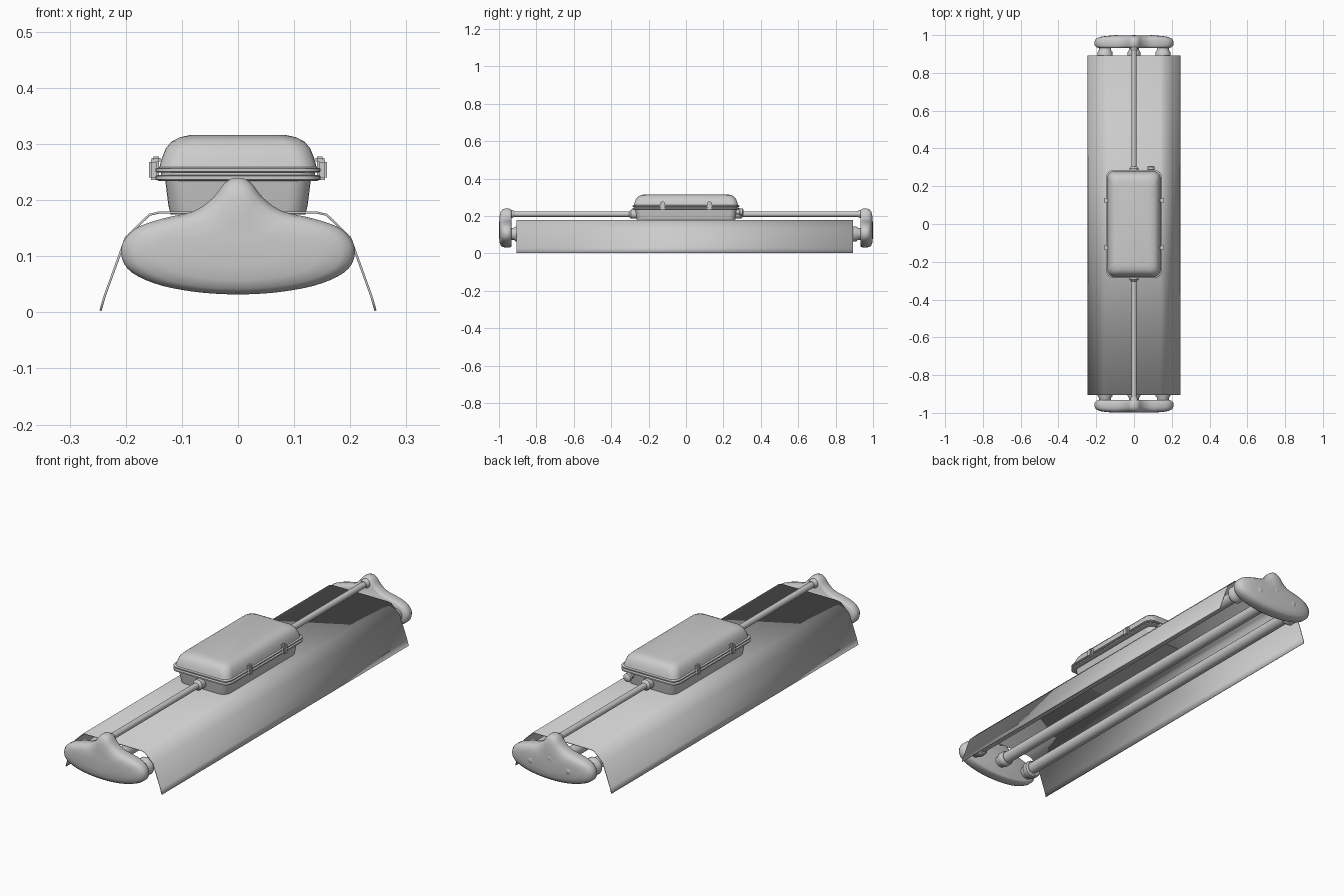
import bpy, bmesh, math
from mathutils import Vector, Matrix

cube = bpy.data.objects.get("Cube")
if cube:
    bpy.data.objects.remove(cube, do_unlink=True)

grey = bpy.data.materials.new("light grey")
grey.use_nodes = True
COLOUR = (0.6, 0.6, 0.6, 1)
grey.diffuse_color = COLOUR
grey.node_tree.nodes["Principled BSDF"].inputs["Base Color"].default_value = COLOUR


def finish(name, bm, angle=40):
    bmesh.ops.recalc_face_normals(bm, faces=bm.faces)
    me = bpy.data.meshes.new(name)
    bm.to_mesh(me)
    bm.free()
    ob = bpy.data.objects.new(name, me)
    bpy.context.collection.objects.link(ob)
    me.materials.append(grey)
    bpy.ops.object.select_all(action='DESELECT')
    ob.select_set(True)
    bpy.context.view_layer.objects.active = ob
    bpy.ops.object.shade_smooth_by_angle(angle=math.radians(angle))
    return ob


def loft(name, rings, angle=40):
    """Skin a stack of equal-length point rings and cap both ends."""
    bm = bmesh.new()
    loops = [[bm.verts.new(p) for p in ring] for ring in rings]
    for a, b in zip(loops, loops[1:]):
        for i in range(len(a)):
            j = (i + 1) % len(a)
            bm.faces.new((a[i], a[j], b[j], b[i]))
    bm.faces.new(loops[0])
    bm.faces.new(loops[-1])
    return finish(name, bm, angle)


def turned(name, x, z, profile, sides=20):
    """Body turned around an axis along y; profile holds (y, radius)."""
    turn = [math.tau * i / sides for i in range(sides)]
    return loft(name, [[(x + r * math.cos(t), y, z + r * math.sin(t)) for t in turn]
                       for y, r in profile])


def rounded_rect(hx, hy, r, z, steps=6):
    pts = []
    for k, (sx, sy) in enumerate(((1, 1), (-1, 1), (-1, -1), (1, -1))):
        for i in range(steps + 1):
            t = math.pi / 2 * (k + i / steps)
            pts.append((sx * (hx - r) + r * math.cos(t), sy * (hy - r) + r * math.sin(t), z))
    return pts


def tray(name, levels):
    """Rounded box from (half width, half length, height) levels."""
    return loft(name, [rounded_rect(hx, hy, 0.036, z) for hx, hy, z in levels])


def block(name, size, centre, bevel=0.004):
    bm = bmesh.new()
    bmesh.ops.create_cube(bm, size=1, matrix=Matrix.Translation(centre) @ Matrix.Diagonal((*size, 1)))
    bmesh.ops.bevel(bm, geom=bm.edges[:], offset=bevel, segments=2, affect='EDGES')
    return finish(name, bm)


def smooth_outline(pts, steps=4):
    """Closed smooth curve through a few points."""
    out, n = [], len(pts)
    for i in range(n):
        a, b, c, d = (Vector(pts[(i + k) % n]) for k in (-1, 0, 1, 2))
        for s in range(steps):
            t = s / steps
            out.append(0.5 * (2 * b + (c - a) * t + (2 * a - 5 * b + 4 * c - d) * t * t
                              + (3 * b - a - 3 * c + d) * t ** 3))
    return out


# Folded sheet reflector, open underneath
half = [(0.245, 0.003), (0.238, 0.028), (0.2, 0.133), (0.158, 0.174), (0.14, 0.178)]
profile = half + [(-x, z) for x, z in reversed(half)]
bm = bmesh.new()
rows = [[bm.verts.new((x, y, z)) for x, z in profile] for y in (-0.905, 0.893)]
for i in range(len(profile) - 1):
    bm.faces.new((rows[0][i], rows[0][i + 1], rows[1][i + 1], rows[1][i]))
reflector = finish("reflector", bm, 20)
sheet = reflector.modifiers.new("sheet thickness", 'SOLIDIFY')
sheet.thickness = 0.004
sheet.offset = 0

# Shaped end caps with a raised neck for the conduit
right = [(0, 0.24), (0.022, 0.232), (0.046, 0.203), (0.08, 0.18), (0.135, 0.167),
         (0.185, 0.148), (0.208, 0.115), (0.197, 0.078), (0.15, 0.052), (0.08, 0.037)]
outline = smooth_outline(right + [(0, 0.032)] + [(-x, z) for x, z in reversed(right[1:])])
steps = [(0.932, 0.9), (0.936, 0.96), (0.945, 1), (0.968, 1), (0.981, 0.965),
         (0.99, 0.88), (0.996, 0.7), (0.999, 0.4)]
for end, side in (("front", -1), ("back", 1)):
    loft(end + "_end_cap", [[(p.x * s, side * y, 0.115 + (p.y - 0.115) * s) for p in outline]
                            for y, s in steps], 60)
    # Conduit from the box to the cap, with a gland at the box
    turned(end + "_conduit", 0, 0.21,
           [(side * y, r) for y, r in ((0.25, 0.024), (0.295, 0.024), (0.305, 0.014), (0.955, 0.014))])
    turned(end + "_conduit_collar", 0, 0.211,
           [(side * y, r) for y, r in ((0.915, 0.015), (0.93, 0.021), (0.96, 0.024))])
    # Lamp sockets
    for place, x, r in (("right", -0.153, 0.04), ("middle", 0, 0.034), ("left", 0.153, 0.04)):
        turned(f"{end}_{place}_socket", x, 0.105,
               [(side * y, k * r) for y, k in ((0.88, 0.85), (0.887, 1), (0.91, 1),
                                               (0.92, 0.8), (0.945, 0.8))])

# Three lamp tubes
for place, x in (("right", -0.148), ("middle", 0), ("left", 0.148)):
    turned(place + "_lamp_tube", x, 0.105, [(-0.9, 0.026), (0.9, 0.026)])

# Bolts on the back cap
for place, x, z in (("right", -0.095, 0.105), ("middle", 0, 0.14), ("left", 0.095, 0.105)):
    turned(place + "_bolt", x, z, [(0.98, 0.017), (0.993, 0.017), (0.998, 0.013), (1.0, 0.006)], 12)

# Control box: tray, two flanges and domed lid
tray("box_tray", [(0.12, 0.262, 0.174), (0.124, 0.265, 0.19), (0.13, 0.272, 0.238)])
tray("box_lower_flange", [(0.14, 0.278, 0.234), (0.147, 0.285, 0.237), (0.147, 0.285, 0.243), (0.142, 0.28, 0.245)])
tray("box_seal", [(0.137, 0.275, 0.243), (0.137, 0.275, 0.251)])
tray("box_lid", [(0.143, 0.281, 0.249), (0.147, 0.285, 0.251), (0.147, 0.285, 0.256),
                 (0.14, 0.278, 0.259), (0.136, 0.274, 0.274), (0.129, 0.267, 0.292),
                 (0.118, 0.256, 0.305), (0.104, 0.242, 0.312), (0.085, 0.223, 0.316)])

# Clasps on the long sides
for side, sx in (("left", 1), ("right", -1)):
    for end, y in (("front", -0.125), ("back", 0.125)):
        block(f"{side}_{end}_clasp", (0.018, 0.026, 0.036), (sx * 0.15, y, 0.254))
        block(f"{side}_{end}_clasp_tab", (0.016, 0.02, 0.012), (sx * 0.146, y, 0.272), 0.003)

# Cable gland at the back of the box
turned("cable_gland", 0.09, 0.222, [(0.26, 0.014), (0.285, 0.014), (0.288, 0.019),
                                    (0.302, 0.019), (0.308, 0.011)], 12)
